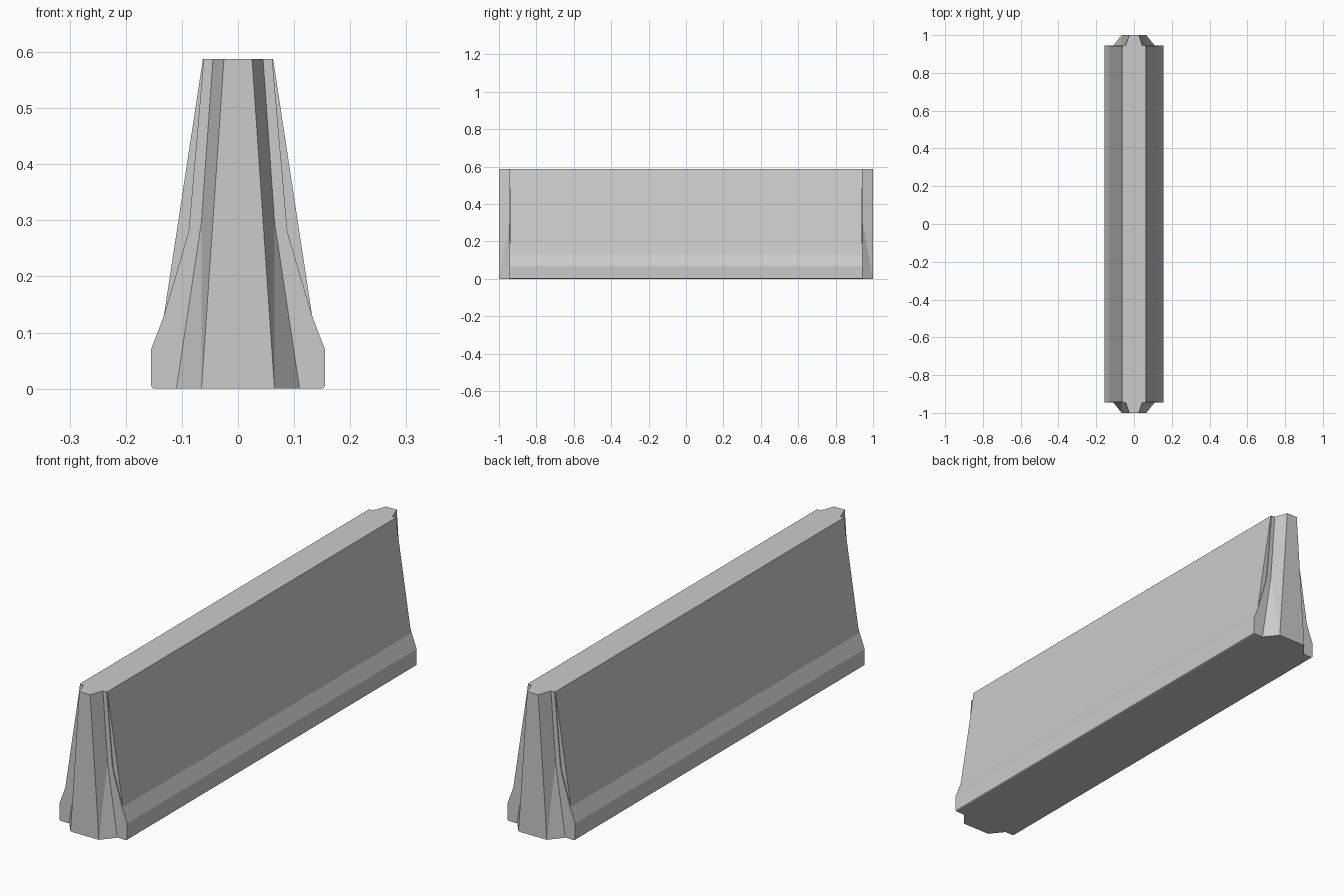
import bpy, bmesh

if "Cube" in bpy.data.objects:
    bpy.data.objects.remove(bpy.data.objects["Cube"])

TOP = 0.588
END = 0.94


def finish(bm, name):
    bmesh.ops.recalc_face_normals(bm, faces=bm.faces)
    me = bpy.data.meshes.new(name)
    bm.to_mesh(me)
    bm.free()
    ob = bpy.data.objects.new(name, me)
    bpy.context.collection.objects.link(ob)
    return ob


def prism(name, half, y0, y1):
    # mirrored half profile (x, z) extruded along y
    outline = half + [(-x, z) for x, z in reversed(half)]
    bm = bmesh.new()
    face = bm.faces.new([bm.verts.new((x, y0, z)) for x, z in outline])
    ext = bmesh.ops.extrude_face_region(bm, geom=[face])
    verts = [g for g in ext["geom"] if isinstance(g, bmesh.types.BMVert)]
    bmesh.ops.translate(bm, verts=verts, vec=(0, y1 - y0, 0))
    return finish(bm, name)


# shared foot of the barrier
foot = [(0.149, 0), (0.153, 0.002), (0.155, 0.006), (0.155, 0.07), (0.132, 0.13)]

# long straight-sided wall
prism("barrier_wall", foot + [(0.0625, TOP)], -END, END)


def end_key(name, s):
    # tapering key on the end of the wall, with creased chamfers
    y0, y1 = s * END, s
    bm = bmesh.new()
    side = []
    for m in (1, -1):
        side.append([bm.verts.new(p) for p in (
            (m * 0.113, y0, 0), (m * 0.065, y0, 0.32), (m * 0.046, y0, TOP),
            (m * 0.065, y1, 0), (m * 0.025, y1, TOP))])
    for a, b, c, d, e in side:
        bm.faces.new((a, d, b))
        bm.faces.new((b, d, e))
        bm.faces.new((b, e, c))
    (a, b, c, d, e), (f, g, h, i, j) = side
    for loop in ((d, e, j, i), (c, e, j, h), (a, d, i, f), (a, b, g, f), (b, c, h, g)):
        bm.faces.new(loop)
    finish(bm, name)


for label, s in (("front", -1), ("back", 1)):
    # thin end plate with the classic waisted outline
    prism(label + "_end_plate", foot + [(0.088, 0.28), (0.061, TOP)],
          s * END, s * (END + 0.004))
    end_key(label + "_end_key", s)
